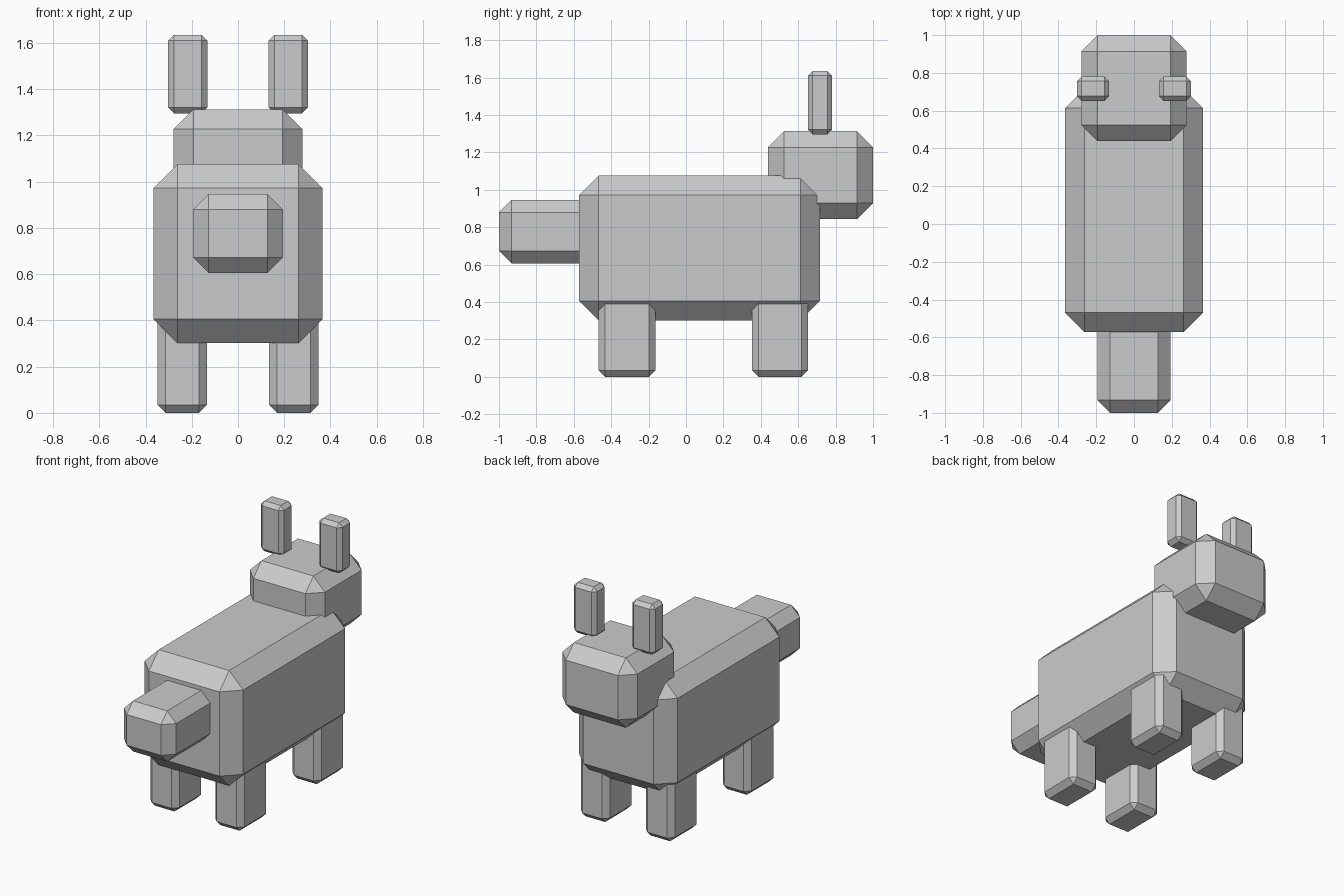
import bpy
import bmesh
from mathutils import Vector

if "Cube" in bpy.data.objects:
    bpy.data.objects.remove(bpy.data.objects["Cube"])


def block(name, lo, hi, chamfer):
    """Box between two corners with flat one-segment chamfers on every edge."""
    lo, hi = Vector(lo), Vector(hi)
    size, centre = hi - lo, (lo + hi) / 2
    bm = bmesh.new()
    bmesh.ops.create_cube(bm, size=1)
    bmesh.ops.scale(bm, vec=size, verts=bm.verts)
    bmesh.ops.bevel(bm, geom=bm.edges[:], offset=chamfer, segments=1,
                    affect='EDGES', profile=0.5)
    mesh = bpy.data.meshes.new(name)
    bm.to_mesh(mesh)
    bm.free()
    obj = bpy.data.objects.new(name, mesh)
    obj.location = centre
    bpy.context.collection.objects.link(obj)
    return obj


def pair(name, lo, hi, chamfer):
    """Right-hand block (x > 0) and its mirror image on the left."""
    block("right_" + name, lo, hi, chamfer)
    block("left_" + name, (-hi[0], lo[1], lo[2]), (-lo[0], hi[1], hi[2]), chamfer)


# Torso, head and tail
block("body", (-0.366, -0.572, 0.302), (0.366, 0.717, 1.076), 0.104)
block("head", (-0.279, 0.439, 0.843), (0.279, 1.0, 1.313), 0.086)
block("tail", (-0.194, -1.0, 0.606), (0.194, -0.48, 0.946), 0.067)

# Ears, just sunk into the head
pair("ear", (0.132, 0.652, 1.296), (0.302, 0.781, 1.635), 0.025)

# Legs, tops buried in the body
pair("tail_end_leg", (0.134, -0.467, 0.0), (0.349, -0.164, 0.46), 0.035)
pair("head_end_leg", (0.134, 0.352, 0.0), (0.349, 0.652, 0.46), 0.035)
